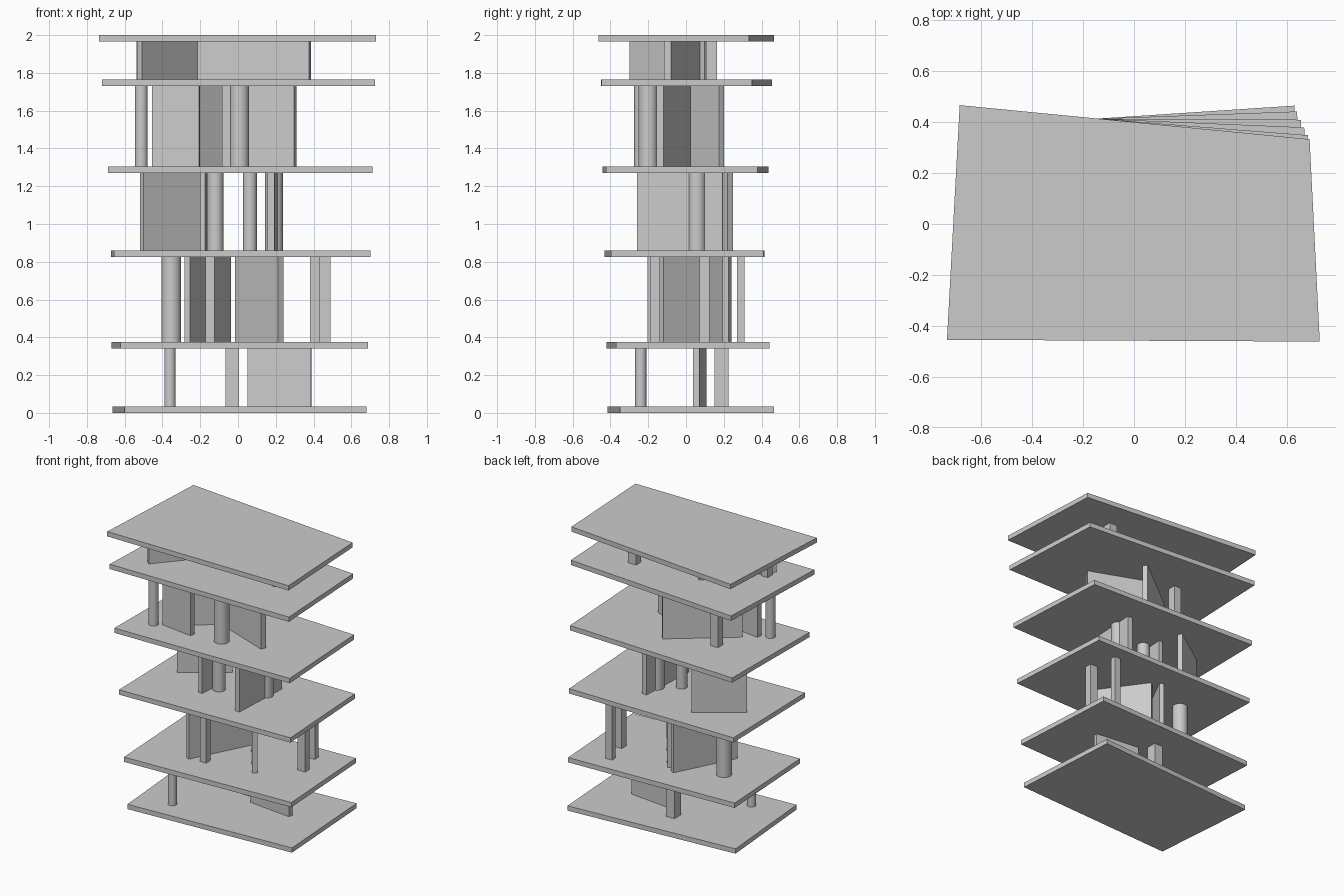
import bpy
import bmesh
from math import radians
from mathutils import Matrix, Vector

cube = bpy.data.objects.get("Cube")
if cube:
    bpy.data.objects.remove(cube, do_unlink=True)

# Single flat grey
grey = bpy.data.materials.new("concrete_grey")
grey.use_nodes = True
COLOR = (0.6, 0.6, 0.6, 1)
grey.diffuse_color = COLOR
grey.node_tree.nodes["Principled BSDF"].inputs["Base Color"].default_value = COLOR

SLAB = 0.035
LEVELS = [0, 0.34, 0.825, 1.27, 1.73, 1.965]


def add_object(name, bm):
    bmesh.ops.recalc_face_normals(bm, faces=bm.faces)
    mesh = bpy.data.meshes.new(name)
    bm.to_mesh(mesh)
    bm.free()
    mesh.materials.append(grey)
    obj = bpy.data.objects.new(name, mesh)
    bpy.context.collection.objects.link(obj)
    return obj


def slab(name, corners, z):
    bm = bmesh.new()
    face = bm.faces.new([bm.verts.new((c.x, c.y, z)) for c in corners])
    top = bmesh.ops.extrude_face_region(bm, geom=[face])["geom"]
    verts = [v for v in top if isinstance(v, bmesh.types.BMVert)]
    bmesh.ops.translate(bm, verts=verts, vec=(0, 0, SLAB))
    add_object(name, bm)


def storey(floor):
    low, high = LEVELS[floor] + SLAB, LEVELS[floor + 1]
    return (low + high) / 2, high - low


def wall(name, floor, x, y, length, thick, angle=0):
    z, height = storey(floor)
    bm = bmesh.new()
    matrix = (Matrix.Translation((x, y, z)) @ Matrix.Rotation(radians(angle), 4, "Z")
              @ Matrix.Diagonal((length, thick, height, 1)))
    bmesh.ops.create_cube(bm, size=1, matrix=matrix)
    add_object(name, bm)


def column(name, floor, x, y, radius):
    z, height = storey(floor)
    bm = bmesh.new()
    bmesh.ops.create_cone(bm, cap_ends=True, segments=32, radius1=radius, radius2=radius,
                          depth=height, matrix=Matrix.Translation((x, y, z)))
    for face in bm.faces:
        face.smooth = len(face.verts) == 4
    for edge in bm.edges:
        edge.smooth = all(f.smooth for f in edge.link_faces)
    add_object(name, bm)


# Floor slabs: the outline shifts steadily from bottom to top
bottom = [(-0.60, -0.415), (0.68, -0.35), (0.63, 0.465), (-0.665, 0.38)]
top = [(-0.735, -0.455), (0.73, -0.462), (0.69, 0.333), (-0.685, 0.467)]
for i, z in enumerate(LEVELS):
    corners = [Vector(a).lerp(Vector(b), z / LEVELS[-1]) for a, b in zip(bottom, top)]
    slab(f"floor_slab_{i}", corners, z)

# Walls and square posts: floor, x, y, length, thickness, angle
walls = {
    "ground_wall": (0, 0.22, 0.073, 0.338, 0.035, -6.5),
    "ground_post": (0, -0.03, 0.188, 0.07, 0.075),
    "first_wall_left": (1, -0.16, 0.018, 0.48, 0.034, 63),
    "first_wall_right": (1, 0.112, 0.028, 0.39, 0.036, 126),
    "first_post_front": (1, -0.148, -0.165, 0.047, 0.05),
    "first_post_side": (1, 0.46, 0.098, 0.06, 0.055),
    "first_post_back": (1, 0.405, 0.29, 0.05, 0.04),
    "second_wall_left": (2, -0.36, 0.13, 0.366, 0.035, 35),
    "second_wall_right": (2, 0.187, -0.032, 0.455, 0.038, 87),
    "second_wall_middle": (2, -0.179, -0.043, 0.245, 0.028, 86),
    "third_wall_front": (3, -0.328, -0.215, 0.252, 0.04, -8),
    "third_wall_right": (3, 0.112, -0.065, 0.408, 0.04, -21),
    "third_wall_back": (3, -0.15, 0.025, 0.53, 0.035, 38),
    "third_post": (3, -0.3, 0.075, 0.06, 0.06),
    "fourth_wall_long": (4, 0.053, -0.01, 0.68, 0.04, -15),
    "fourth_wall_left": (4, -0.35, -0.09, 0.525, 0.035, 49),
    "fourth_post_back": (4, 0.32, 0.135, 0.065, 0.06),
    "fourth_post_left": (4, -0.51, -0.2, 0.055, 0.055),
}
for name, spec in walls.items():
    wall(name, *spec)

# Round columns: floor, x, y, radius
columns = {
    "ground_column": (0, -0.36, -0.24, 0.03),
    "first_column": (1, -0.353, 0.065, 0.052),
    "second_column_left": (2, -0.12, -0.045, 0.043),
    "second_column_middle": (2, 0.063, -0.04, 0.037),
    "second_column_right": (2, 0.19, 0.058, 0.047),
    "third_column_left": (3, -0.512, -0.24, 0.034),
    "third_column_middle": (3, 0.008, -0.2, 0.051),
}
for name, spec in columns.items():
    column(name, *spec)
